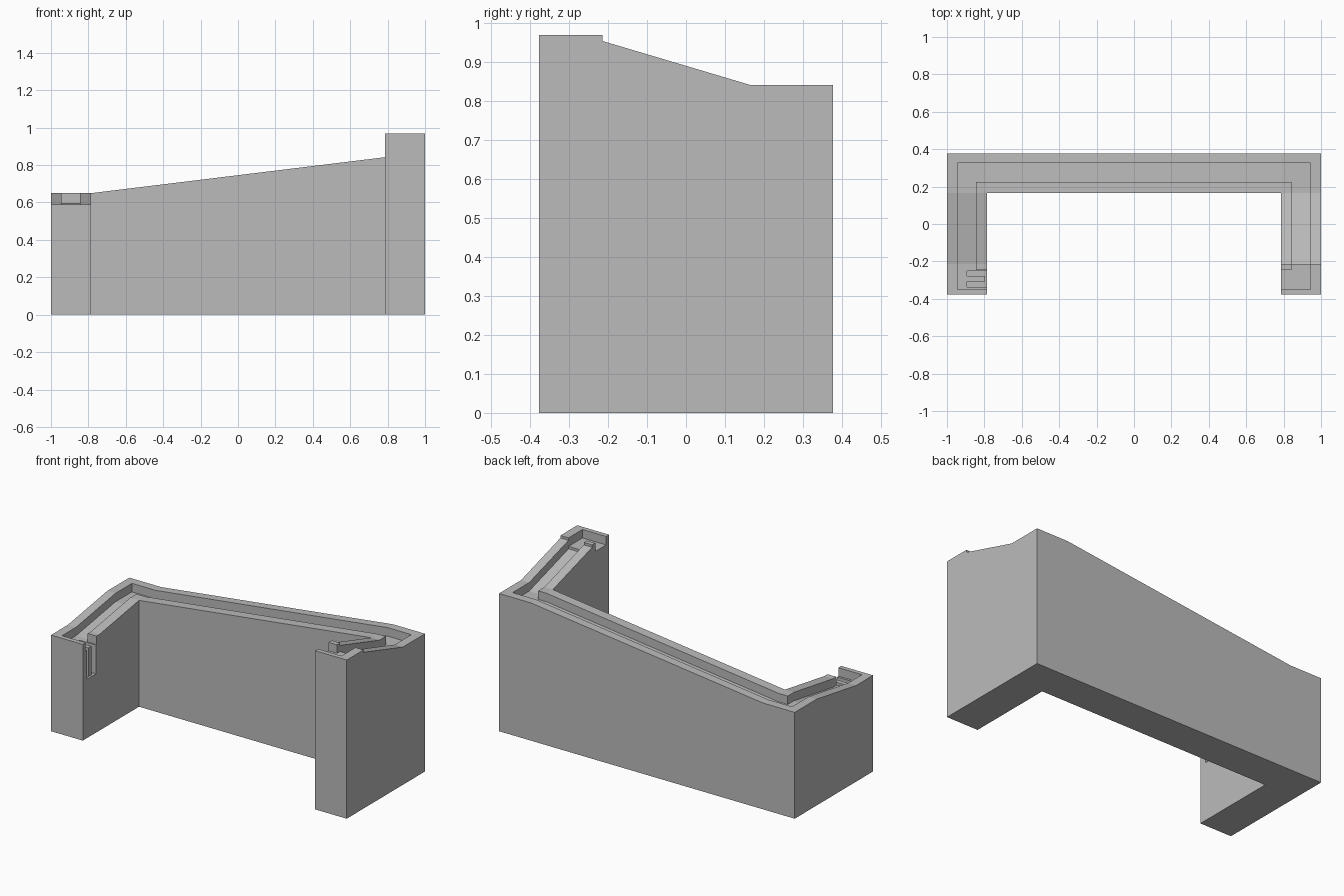
import bpy
import bmesh

cube = bpy.data.objects.get("Cube")
if cube:
    bpy.data.objects.remove(cube, do_unlink=True)

# Plan lines of the U-shaped block, its channel and the joint slots
XS = [-1, -.945, -.893, -.845, -.797, -.785, .785, .842, .945, 1]
YS = [-.378, -.35, -.337, -.307, -.278, -.252, -.245, -.215, .165, .225, .325, .378]
LEG_X, BACK_Y, STEP_Y = .785, .165, -.215
LOW, HIGH = .65, .842
DEPTH, SLOT_FLOOR = .052, .36


def ramp(t, a, b, za, zb):
    t = min(max((t - a) / (b - a), 0), 1)
    return za + (zb - za) * t


def rim(x, y, cx, cy):
    """Height of the rim at a corner of the cell centred on cx, cy."""
    if cy > BACK_Y:
        return ramp(x, -LEG_X, LEG_X, LOW, HIGH)
    if cx < 0:
        return ramp(y, STEP_Y, BACK_Y, .588, LOW)
    if cy < STEP_Y:
        return .97
    return ramp(y, STEP_Y, BACK_Y, .955, HIGH)


def height(x, y, cx, cy):
    ax = abs(cx)
    if ax < LEG_X and cy < BACK_Y:
        return 0
    # joint slots with a recessed tongue between them, on the low end
    if -.893 < cx < 0 and -.337 < cy < -.252:
        if not -.307 < cy < -.278 or cx > -.797:
            return SLOT_FLOOR
    # channel along the U, turning inward at both ends
    along = -.35 < cy < .325 and ax < .945 and (ax > .843 or cy > .225)
    if cx > 0:
        along = -.35 < cy < .325 and ax < .945 and (ax > .842 or cy > .225)
    outlet = -.35 < cy < -.245 and ax < .945
    return rim(x, y, cx, cy) - (DEPTH if along or outlet else 0)


bm = bmesh.new()


def face(points):
    clean = [p for i, p in enumerate(points) if p != points[i - 1]]
    if len(clean) > 2:
        bm.faces.new([bm.verts.new(p) for p in clean])


def wall(p, q, a, b):
    """Upright face between the heights of two neighbouring cells."""
    ha, hb = [[height(*v, *c) if c else 0 for v in (p, q)] for c in (a, b)]
    if max(abs(ha[0] - hb[0]), abs(ha[1] - hb[1])) > 1e-5:
        face([(*p, ha[0]), (*q, ha[1]), (*q, hb[1]), (*p, hb[0])])


mx = [(a + b) / 2 for a, b in zip(XS, XS[1:])]
my = [(a + b) / 2 for a, b in zip(YS, YS[1:])]


def cell(i, j):
    return (mx[i], my[j]) if 0 <= i < len(mx) and 0 <= j < len(my) else None


# Tops and underside
for i, cx in enumerate(mx):
    for j, cy in enumerate(my):
        ring = [(XS[i], YS[j]), (XS[i + 1], YS[j]), (XS[i + 1], YS[j + 1]), (XS[i], YS[j + 1])]
        if height(cx, cy, cx, cy) > 0:
            face([(*p, height(*p, cx, cy)) for p in ring])
            face([(*p, 0) for p in reversed(ring)])

# Outer sides, channel sides and steps
for i, x in enumerate(XS):
    for j in range(len(my)):
        wall((x, YS[j]), (x, YS[j + 1]), cell(i - 1, j), cell(i, j))
for j, y in enumerate(YS):
    for i in range(len(mx)):
        wall((XS[i], y), (XS[i + 1], y), cell(i, j - 1), cell(i, j))

bmesh.ops.remove_doubles(bm, verts=bm.verts, dist=1e-5)
bmesh.ops.recalc_face_normals(bm, faces=bm.faces)
bmesh.ops.dissolve_limit(bm, angle_limit=.01, verts=bm.verts, edges=bm.edges)
bmesh.ops.recalc_face_normals(bm, faces=bm.faces)

mesh = bpy.data.meshes.new("channel_block")
bm.to_mesh(mesh)
bm.free()
block = bpy.data.objects.new("channel_block", mesh)
bpy.context.collection.objects.link(block)

grey = bpy.data.materials.new("plain grey")
grey.use_nodes = True
grey.diffuse_color = (.5, .5, .5, 1)
grey.node_tree.nodes["Principled BSDF"].inputs["Base Color"].default_value = (.5, .5, .5, 1)
mesh.materials.append(grey)
